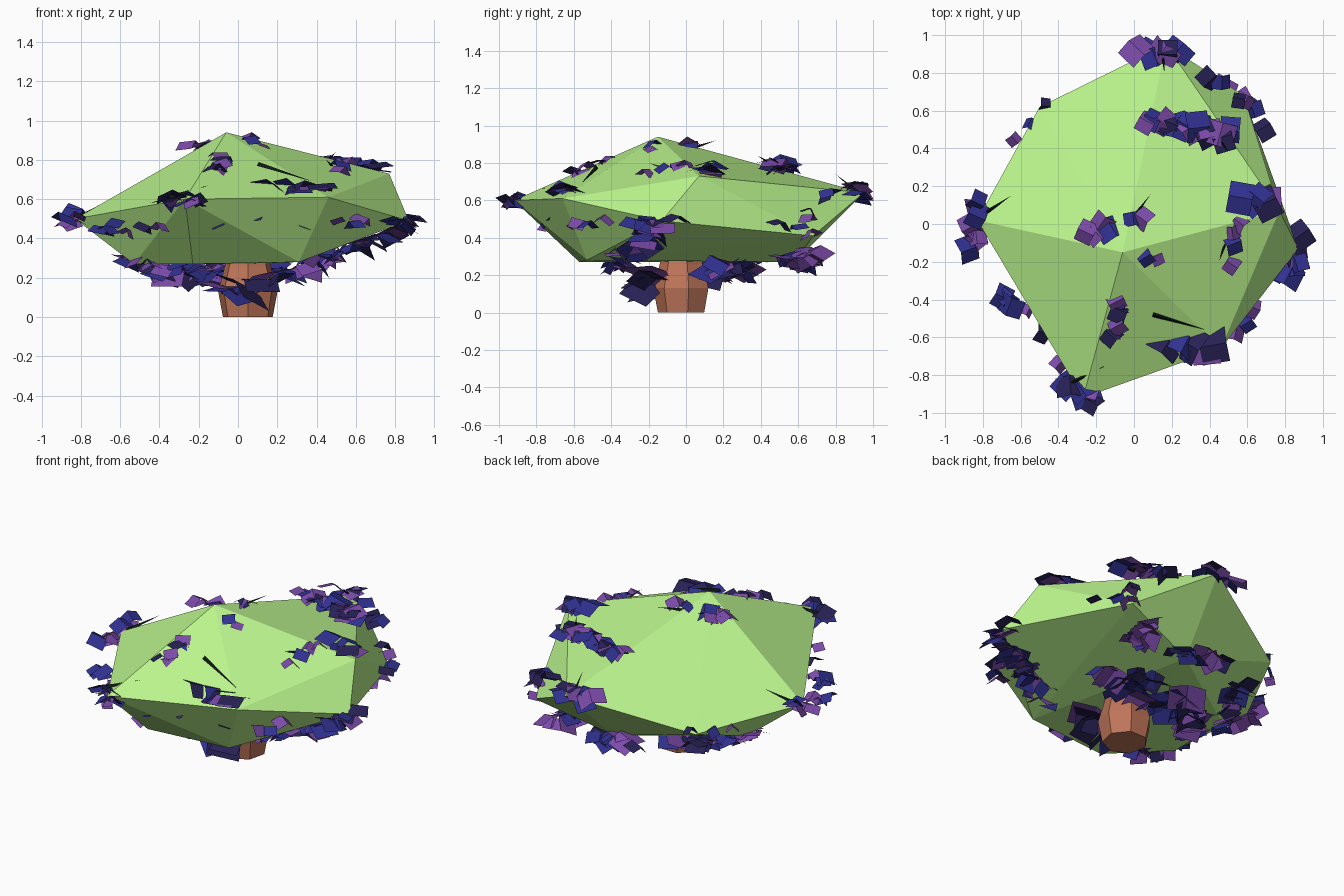
import bpy, bmesh, math, random
from mathutils import Vector, Euler

if "Cube" in bpy.data.objects:
    bpy.data.objects.remove(bpy.data.objects["Cube"])

random.seed(4)

def material(name, rgb):
    m = bpy.data.materials.new(name)
    m.diffuse_color = (*rgb, 1)
    m.use_nodes = True
    m.node_tree.nodes["Principled BSDF"].inputs["Base Color"].default_value = m.diffuse_color
    return m

def finish(bm, name, mats):
    me = bpy.data.meshes.new(name)
    bm.to_mesh(me)
    bm.free()
    for m in mats:
        me.materials.append(m)
    ob = bpy.data.objects.new(name, me)
    bpy.context.collection.objects.link(ob)
    return ob

green = material("canopy_green", (0.50, 0.92, 0.27))
bark = material("bark", (0.52, 0.18, 0.1))
purple = material("leaf_purple", (0.2, 0.07, 0.4))
blue = material("leaf_blue", (0.03, 0.03, 0.28))
dark = material("leaf_dark", (0.02, 0.015, 0.09))
black = material("twig_black", (0.005, 0.01, 0.008))

# Canopy: squashed irregular hull (apex, upper ring, outer corners, underside)
points = [(-.06, -.15, .94),
          (-.83, .02, .50), (-.27, -.92, .60), (.46, -.66, .61), (.77, .07, .73), (.17, .95, .64),
          (.87, -.13, .49), (.58, .68, .41), (-.5, .62, .45),
          (-.53, -.27, .27), (-.23, -.57, .27), (.31, -.53, .28), (-.53, .15, .27), (.1, .58, .27)]
bm = bmesh.new()
for p in points:
    bm.verts.new(p)
bmesh.ops.convex_hull(bm, input=bm.verts)
bmesh.ops.recalc_face_normals(bm, faces=bm.faces)
finish(bm, "canopy", [green])

# Trunk: seven-sided barrel
bm = bmesh.new()
rings = []
for z, r in ((0, .13), (.13, .155), (.26, .12), (.38, .10)):
    rings.append([bm.verts.new((.05 + r * math.cos(a), -.02 + r * math.sin(a), z))
                  for a in (2 * math.pi * (i + .25) / 7 for i in range(7))])
for lo, hi in zip(rings, rings[1:]):
    for i in range(7):
        j = (i + 1) % 7
        bm.faces.new((lo[i], lo[j], hi[j], hi[i]))
bm.faces.new(rings[0][::-1])
bm.faces.new(rings[-1])
finish(bm, "trunk", [bark])

# Leaves: drooping two-panel cards scattered along short sprays
def leaf(bm, pos, size, tilt):
    rot = Euler((random.uniform(-tilt, tilt), random.uniform(-tilt, tilt),
                 random.uniform(0, 6.28))).to_matrix()
    w, l = size * .42, size * .55
    rows = []
    for y, z in ((-l, -.02), (0, .015), (l, -.025)):
        rows.append([bm.verts.new(Vector(pos) + rot @ Vector((x, y, z))) for x in (-w, w)])
    shade = random.choice((0, 0, 1, 1, 2))
    for a, b in zip(rows, rows[1:]):
        f = bm.faces.new((a[0], a[1], b[1], b[0]))
        f.material_index = shade

# start, end, leaf count, leaf size
upper = [((.08, .56, .80), (.52, .47, .79), 15, .13),
         ((-.24, -.04, .88), (-.12, .0, .89), 4, .13),
         ((-.02, .02, .89), (.02, .05, .89), 2, .09),
         ((.55, .15, .78), (.72, .13, .75), 5, .14),
         ((.56, .02, .77), (.50, -.2, .77), 4, .09),
         ((-.07, -.40, .82), (-.1, -.60, .74), 6, .11),
         ((.2, -.65, .65), (.4, -.64, .66), 6, .16),
         ((.08, -.2, .88), (.12, -.18, .87), 2, .08)]
rim = [((-.36, -.84, .60), (-.2, -.93, .60), 7, .13),
       ((.03, .91, .64), (.21, .9, .66), 6, .14),
       ((.42, .74, .62), (.44, .73, .62), 2, .12),
       ((.54, .67, .55), (.57, .66, .5), 2, .08),
       ((-.83, .12, .53), (-.86, -.12, .48), 8, .11),
       ((-.48, .62, .46), (-.62, .46, .46), 3, .08),
       ((-.68, -.42, .48), (-.70, -.38, .47), 3, .11),
       ((-.55, -.45, .43), (-.38, -.72, .48), 3, .09),
       ((.87, -.08, .49), (.84, -.26, .48), 6, .13),
       ((.52, -.55, .5), (.62, -.45, .50), 3, .10),
       ((.3, -.6, .47), (-.1, -.75, .50), 3, .09),
       ((.66, .5, .5), (.58, .66, .42), 3, .11)]
under = [((.36, -.36, .30), (.82, -.15, .44), 14, .15),
         ((.42, .52, .30), (.45, .68, .31), 8, .15),
         ((.2, .62, .27), (-.1, .65, .30), 8, .14),
         ((-.5, -.32, .27), (-.3, -.4, .24), 7, .12),
         ((-.55, .1, .28), (-.4, .5, .32), 12, .15),
         ((-.4, .05, .23), (-.1, .3, .22), 14, .17),
         ((.1, .3, .23), (.4, .15, .25), 8, .15),
         ((-.08, -.2, .13), (.2, -.22, .20), 6, .22),
         ((-.1, .1, .21), (.2, .14, .21), 6, .2)]
for name, sprays, tilt in (("upper_leaves", upper, .35), ("rim_leaves", rim, .4),
                           ("under_leaves", under, .5)):
    bm = bmesh.new()
    for start, end, count, size in sprays:
        for i in range(count):
            p = Vector(start).lerp(Vector(end), i / (count - 1))
            p += Vector([random.uniform(-.025, .025) for _ in range(3)])
            leaf(bm, p, size * random.uniform(.75, 1.15), tilt)
    finish(bm, name, [purple, blue, dark])

# Twigs: thin dark spikes poking through the canopy
twigs = [((.1, -.48, .77), (.38, -.56, .69)), ((-.03, 0, .86), (.09, .16, .92)),
         ((.42, .5, .76), (.5, .38, .84)), ((.5, -.05, .74), (.45, -.2, .8)),
         ((-.35, -.85, .6), (-.15, -.75, .67)), ((.15, .93, .62), (.16, .8, .74)),
         ((-.8, .05, .5), (-.65, .15, .6))]
bm = bmesh.new()
for a, b in twigs:
    a, b = Vector(a), Vector(b)
    side = (b - a).cross(Vector((0, 0, 1))).normalized() * .012
    up = side.cross(b - a).normalized() * .02
    base = [bm.verts.new(a + o) for o in (side, -side, up)]
    tip = bm.verts.new(b)
    bm.faces.new(base)
    for i in range(3):
        bm.faces.new((base[i], base[(i + 1) % 3], tip))
bmesh.ops.recalc_face_normals(bm, faces=bm.faces)
finish(bm, "twigs", [black])
